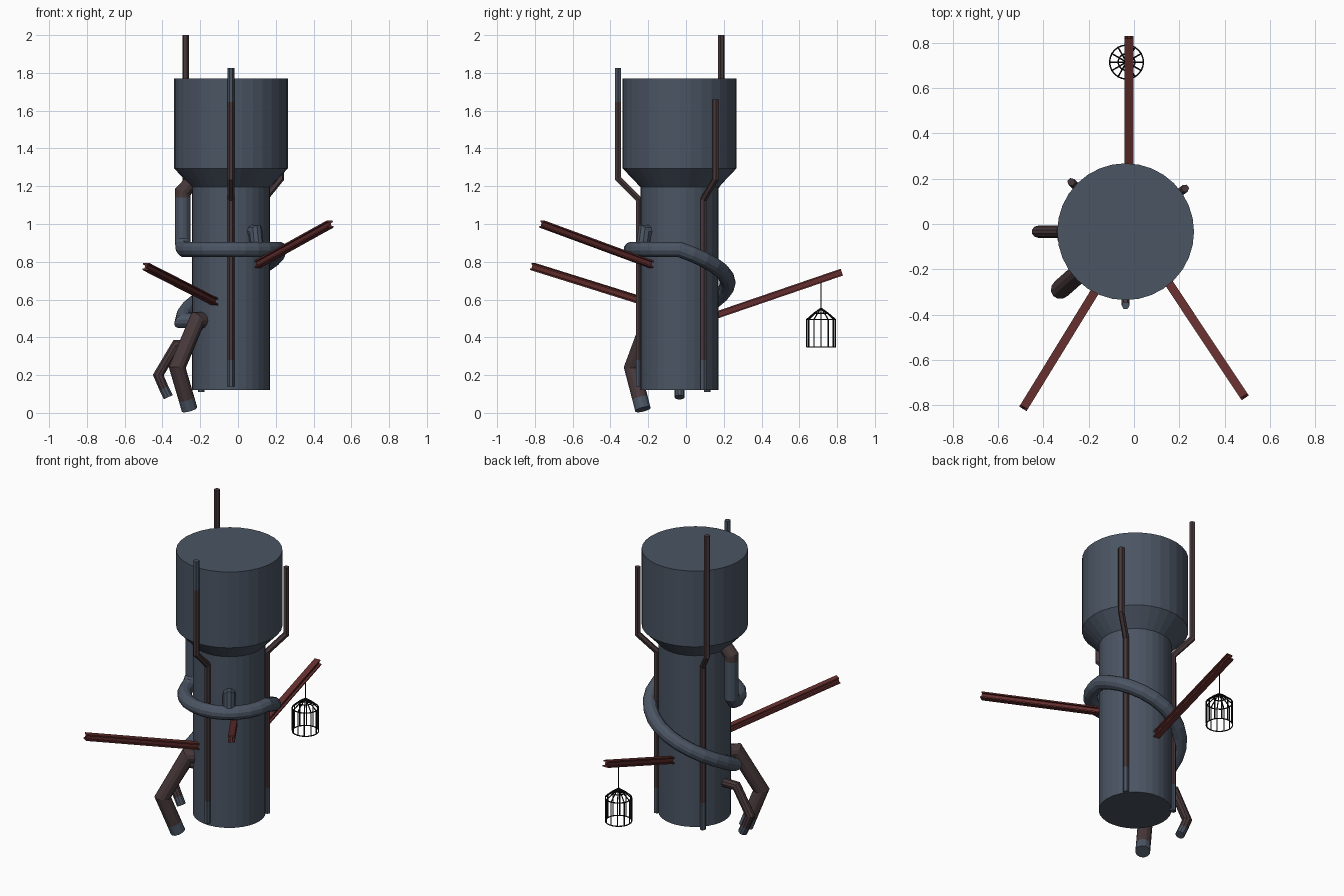
import bpy, bmesh, math
from mathutils import Vector

if "Cube" in bpy.data.objects:
    bpy.data.objects.remove(bpy.data.objects["Cube"])

CX, CY = -0.037, -0.034          # tower axis


def material(name, rgb):
    m = bpy.data.materials.new(name)
    m.diffuse_color = (*rgb, 1)
    m.use_nodes = True
    m.node_tree.nodes["Principled BSDF"].inputs["Base Color"].default_value = m.diffuse_color
    return m


STEEL = material("blue_grey_steel", (0.07, 0.09, 0.125))
RUST = material("brown_rust", (0.064, 0.040, 0.043))
RED = material("dark_red_beam", (0.125, 0.027, 0.026))
BLACK = material("black_wire", (0.006, 0.006, 0.006))


def polar(deg, r, z):
    a = math.radians(deg)
    return Vector((CX + r * math.cos(a), CY + r * math.sin(a), z))


def circle(r, n):
    return [(r * math.cos(2 * math.pi * i / n), r * math.sin(2 * math.pi * i / n)) for i in range(n)]


def sweep(bm, profile, pts, up=(0, 0, 1), mats=None):
    """Sweep a closed profile along a path with mitred corners."""
    pts = [Vector(p) for p in pts]
    dirs = [(b - a).normalized() for a, b in zip(pts, pts[1:])]
    u = Vector(up).cross(dirs[0]).normalized()
    v = dirs[0].cross(u)
    ring = [pts[0] + u * x + v * y for x, y in profile]
    rows = [[bm.verts.new(p) for p in ring]]
    for i, d in enumerate(dirs):
        n = d if i == len(dirs) - 1 else (d + dirs[i + 1]).normalized()
        ring = [p + d * ((pts[i + 1] - p).dot(n) / d.dot(n)) for p in ring]
        rows.append([bm.verts.new(p) for p in ring])
        for k in range(len(ring)):
            j = (k + 1) % len(ring)
            f = bm.faces.new((rows[i][k], rows[i][j], rows[i + 1][j], rows[i + 1][k]))
            f.material_index = mats[i] if mats else 0
    for row, m in ((rows[0][::-1], 0), (rows[-1], -1)):
        bm.faces.new(row).material_index = mats[m] if mats else 0


def finish(name, bm, materials):
    bmesh.ops.recalc_face_normals(bm, faces=bm.faces)
    me = bpy.data.meshes.new(name)
    bm.to_mesh(me)
    bm.free()
    for m in materials:
        me.materials.append(m)
    ob = bpy.data.objects.new(name, me)
    bpy.context.collection.objects.link(ob)
    return ob


def pipe(name, pts, r, sides, mats, up=(0, 0, 1)):
    bm = bmesh.new()
    sweep(bm, circle(r, sides), pts, up, mats)
    return finish(name, bm, [STEEL, RUST])


# Tower: narrow shaft, flared collar, wide drum
bm = bmesh.new()
sweep_rows = []
for r, z in ((0.207, 0.122), (0.207, 1.195), (0.302, 1.295), (0.302, 1.77)):
    sweep_rows.append([bm.verts.new(polar(360 * i / 32, r, z)) for i in range(32)])
for lo, hi in zip(sweep_rows, sweep_rows[1:]):
    for i in range(32):
        j = (i + 1) % 32
        bm.faces.new((lo[i], lo[j], hi[j], hi[i]))
bm.faces.new(sweep_rows[0][::-1])
bm.faces.new(sweep_rows[-1])
finish("tower", bm, [STEEL])

# Thin upright pipes that follow the flare; ends are bare steel
for name, deg, bottom, top, top_grey in (("front_upright_pipe", 270, 0.14, 1.825, 1.645),
                                         ("right_upright_pipe", 36, 0.12, 1.66, None),
                                         ("left_upright_pipe", 137.5, 0.11, 2.0, None)):
    pts = [polar(deg, 0.215, bottom), polar(deg, 0.215, 0.28), polar(deg, 0.215, 1.13),
           polar(deg, 0.325, 1.24)]
    mats = [0, 1, 1]
    if top_grey:
        pts.append(polar(deg, 0.325, top_grey))
        mats.append(1)
    pts.append(polar(deg, 0.325, top))
    mats.append(0 if top_grey else 1)
    pipe(name, pts, 0.018, 6, mats, up=polar(deg, 1, 0) - polar(deg, 0, 0))

# Thick pipe: drops down the left side, wraps the front, then winds down the back
R = 0.255
pts = [polar(180, 0.18, 1.25), polar(180, R, 1.17), polar(180, R, 1.14),
       polar(180, R, 0.91), polar(186, R, 0.875)]
pts += [polar(a, R, 0.865) for a in range(195, 361, 15)]
pts += [polar(a, R, 0.865 - 0.375 * (a / 180) ** 1.1) for a in range(15, 181, 15)]
pts.append(polar(180, 0.15, 0.49))
mats = [1, 1] + [0] * (len(pts) - 3)
pipe("spiral_pipe", pts, 0.041, 12, mats, up=(0, 1, 0))

# Short elbow joining the spiral pipe to the tower
pipe("elbow_pipe", [polar(305, 0.15, 0.96), polar(305, 0.225, 0.96), polar(305, 0.24, 0.87)],
     0.037, 10, [0, 0])

# Two bent outlet pipes near the ground
pipe("large_outlet_pipe", [polar(221.5, 0.15, 0.49), polar(221.5, 0.24, 0.49), polar(221.5, 0.38, 0.24),
                           polar(221.5, 0.315, 0.075), polar(221.5, 0.293, 0.018)],
     0.043, 12, [1, 1, 1, 0])
pipe("small_outlet_pipe", [polar(180, 0.15, 0.36), polar(180, 0.29, 0.36), polar(180, 0.385, 0.20),
                           polar(180, 0.355, 0.13), polar(180, 0.332, 0.083)],
     0.027, 10, [1, 1, 1, 0])

# Three I-beams sticking out of the shaft
h, t, w = 0.019, 0.011, 0.006
ibeam = [(-h, -h), (h, -h), (h, -t), (w, -t), (w, t), (h, t),
         (h, h), (-h, h), (-h, t), (-w, t), (-w, -t), (-h, -t)]
for name, a, b in (("back_beam", (-0.022, 0.13, 0.507), (-0.022, 0.825, 0.745)),
                   ("left_beam", (-0.115, -0.205, 0.585), (-0.488, -0.812, 0.775)),
                   ("right_beam", (0.10, -0.18, 0.785), (0.488, -0.763, 1.0))):
    bm = bmesh.new()
    sweep(bm, ibeam, (a, b))
    finish(name, bm, [RED])

# Wire cage hanging from the back beam
bm = bmesh.new()
wire = circle(0.0035, 5)


def cage(deg, r, z):
    a = math.radians(deg)
    return Vector((-0.033 + r * math.cos(a), 0.715 + r * math.sin(a), z))


for r, z in ((0.075, 0.349), (0.075, 0.495), (0.037, 0.528)):
    sweep(bm, wire, [cage(a, r, z) for a in range(0, 361, 15)])
for a in range(0, 360, 30):
    sweep(bm, wire, [cage(a, 0.075, 0.349), cage(a, 0.075, 0.495), cage(a, 0.037, 0.528),
                     cage(a, 0.002, 0.553)], up=cage(a + 90, 1, 0) - cage(0, 0, 0))
sweep(bm, circle(0.003, 5), [cage(0, 0, 0.55), cage(0, 0, 0.70)], up=(1, 0, 0))
finish("hanging_cage", bm, [BLACK])
